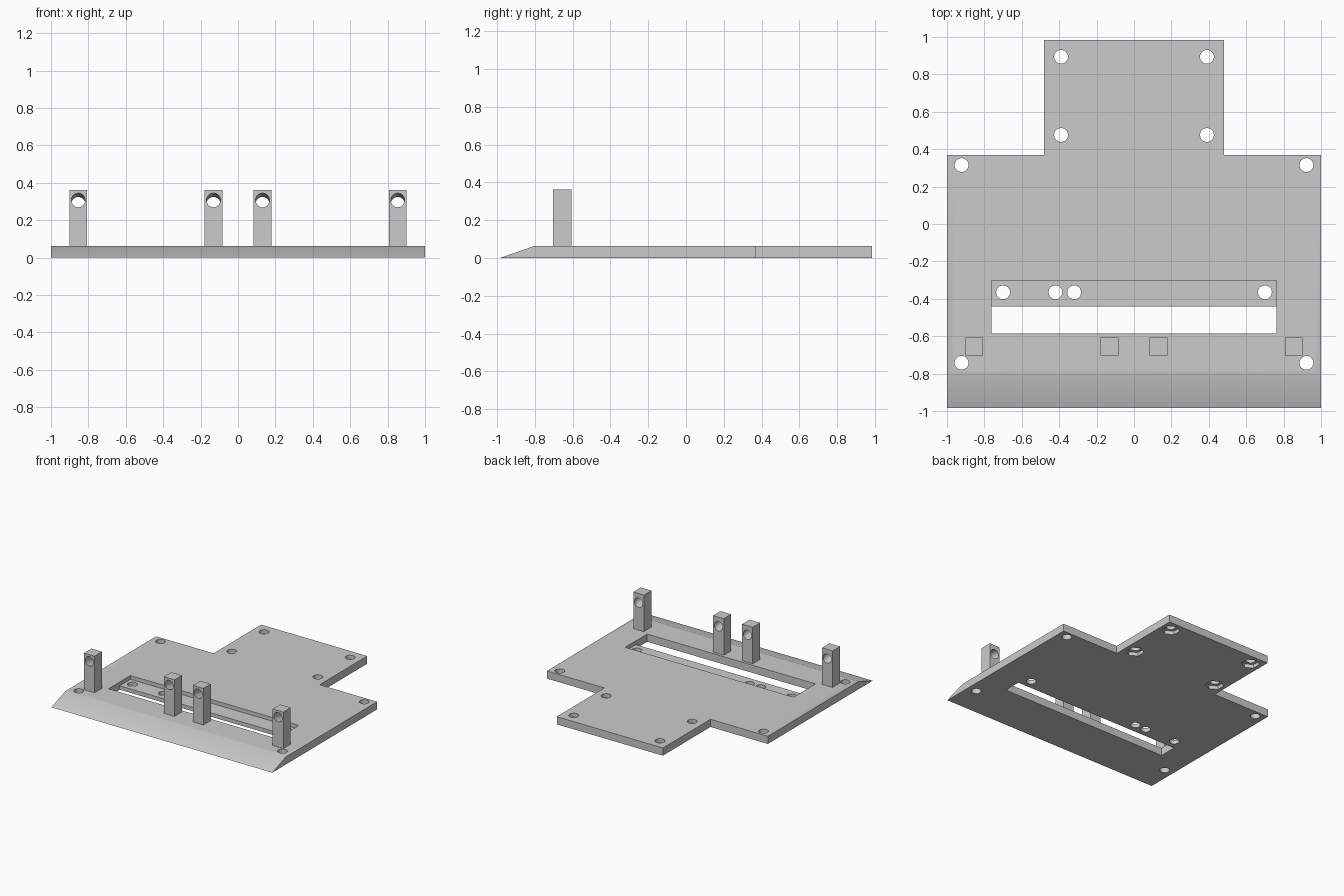
import bpy, bmesh, math
from mathutils import Matrix, Vector

if "Cube" in bpy.data.objects:
    bpy.data.objects.remove(bpy.data.objects["Cube"], do_unlink=True)

grey = bpy.data.materials.new("plain grey")
grey.use_nodes = True
COLOUR = (0.6, 0.6, 0.6, 1)
grey.diffuse_color = COLOUR
next(n for n in grey.node_tree.nodes
     if n.type == 'BSDF_PRINCIPLED').inputs["Base Color"].default_value = COLOUR

THICK, HALF_Y, POST_TOP = 0.063, 0.985, 0.362


def finish(bm, name):
    bmesh.ops.recalc_face_normals(bm, faces=bm.faces)
    mesh = bpy.data.meshes.new(name)
    bm.to_mesh(mesh)
    bm.free()
    ob = bpy.data.objects.new(name, mesh)
    bpy.context.collection.objects.link(ob)
    mesh.materials.append(grey)
    return ob


def add_box(bm, low, high):
    low, high = Vector(low), Vector(high)
    size = Matrix.Diagonal((*(high - low), 1))
    bmesh.ops.create_cube(bm, size=1, matrix=Matrix.Translation((low + high) / 2) @ size)


def add_prism(bm, centre, radius, depth, sides=32, tilt=0):
    place = Matrix.Translation(centre) @ Matrix.Rotation(tilt, 4, 'X')
    bmesh.ops.create_cone(bm, cap_ends=True, segments=sides, radius1=radius,
                          radius2=radius, depth=depth, matrix=place)


def cut(ob, cutter):
    cutter.hide_render = True
    mod = ob.modifiers.new("cut", 'BOOLEAN')
    mod.operation, mod.solver, mod.object = 'DIFFERENCE', 'EXACT', cutter
    bpy.ops.object.select_all(action='DESELECT')
    bpy.context.view_layer.objects.active = ob
    ob.select_set(True)
    bpy.ops.object.modifier_apply(modifier=mod.name)
    bpy.data.objects.remove(cutter, do_unlink=True)


def smooth(ob):
    bpy.ops.object.select_all(action='DESELECT')
    bpy.context.view_layer.objects.active = ob
    ob.select_set(True)
    bpy.ops.object.shade_smooth_by_angle(angle=math.radians(30))


# Base plate: stepped outline with a sloping front edge
half = [(1, -HALF_Y), (1, 0.37), (0.48, 0.37), (0.48, HALF_Y)]
outline = half + [(-x, y) for x, y in reversed(half)]
bm = bmesh.new()
face = bm.faces.new([bm.verts.new((x, y, 0)) for x, y in outline])
top = bmesh.ops.extrude_face_region(bm, geom=[face])["geom"]
for v in [g for g in top if isinstance(g, bmesh.types.BMVert)]:
    v.co.z = THICK
    if v.co.y < -0.9:
        v.co.y = -0.805
plate = finish(bm, "base_plate")

# Through openings: corner holes, tab holes, ledge holes and the long slot
through = bmesh.new()
tab_holes = [(s * 0.39, y) for s in (-1, 1) for y in (0.476, 0.894)]
corner_holes = [(s * 0.922, y) for s in (-1, 1) for y in (0.315, -0.742)]
ledge_holes = [(x, -0.365) for x in (-0.70, -0.42, -0.32, 0.70)]
for x, y in tab_holes + corner_holes + ledge_holes:
    add_prism(through, (x, y, 0.03), 0.037, 0.3)
add_box(through, (-0.762, -0.586, -0.1), (0.762, -0.441, 0.2))
cut(plate, finish(through, "through_cutter"))

# Recesses: sunken ledge on top, hexagonal nut pockets underneath
pockets = bmesh.new()
add_box(pockets, (-0.762, -0.50, 0.032), (0.762, -0.302, 0.2))
for x, y in tab_holes:
    add_prism(pockets, (x, y, -0.02), 0.068, 0.1, sides=6)
cut(plate, finish(pockets, "pocket_cutter"))
smooth(plate)

# Upright posts, each with a slightly tilted cross hole
for i, x in enumerate((-0.854, -0.131, 0.131, 0.854)):
    bm = bmesh.new()
    add_box(bm, (x - 0.048, -0.703, THICK), (x + 0.048, -0.607, POST_TOP))
    post = finish(bm, f"post_{i + 1}")
    hole = bmesh.new()
    add_prism(hole, (x, -0.655, 0.297), 0.037, 0.3, tilt=math.radians(90 - 12))
    cut(post, finish(hole, "post_cutter"))
    smooth(post)
